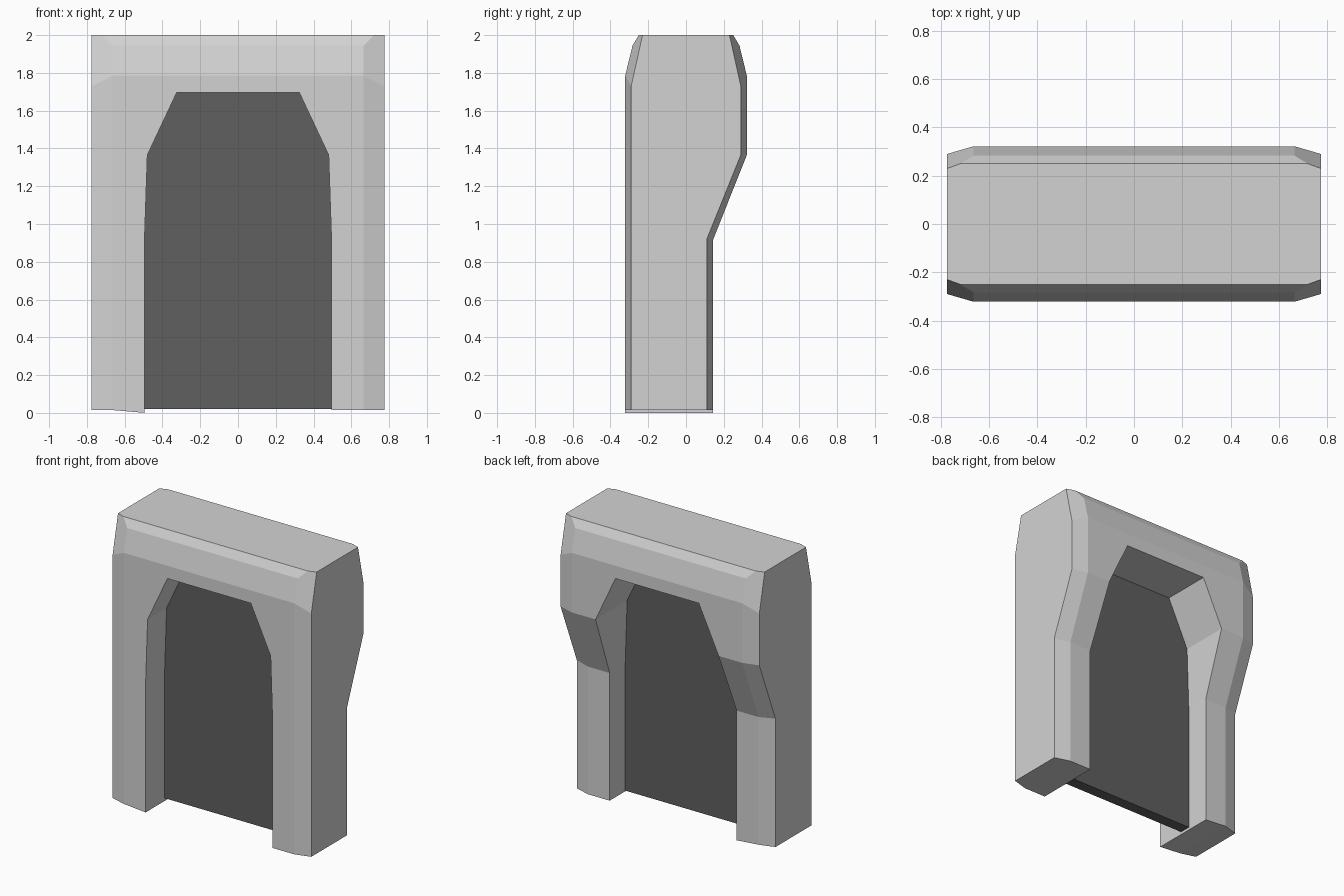
import bpy, bmesh

if "Cube" in bpy.data.objects:
    bpy.data.objects.remove(bpy.data.objects["Cube"])


def material(name, value):
    m = bpy.data.materials.new(name)
    m.diffuse_color = (value, value, value, 1)
    m.use_nodes = True
    m.node_tree.nodes["Principled BSDF"].inputs["Base Color"].default_value = m.diffuse_color
    return m


def finish(name, bm, mat):
    bmesh.ops.remove_doubles(bm, verts=bm.verts, dist=0.0005)
    bmesh.ops.recalc_face_normals(bm, faces=bm.faces)
    me = bpy.data.meshes.new(name)
    bm.to_mesh(me)
    bm.free()
    me.materials.append(mat)
    ob = bpy.data.objects.new(name, me)
    bpy.context.collection.objects.link(ob)
    return ob


def loft(name, rings, mat):
    bm = bmesh.new()
    rows = [[bm.verts.new(p) for p in ring] for ring in rings]
    n = len(rows[0])
    for a, b in zip(rows, rows[1:]):
        for i in range(n):
            j = (i + 1) % n
            bm.faces.new((a[i], a[j], b[j], b[i]))
    bm.faces.new(rows[0])
    bm.faces.new(rows[-1])
    return finish(name, bm, mat)


light = material("light grey", 0.65)
dark = material("dark grey", 0.115)
FLOOR = 0.015

# Side profiles (y, z): the narrow outer side and the fuller middle
side = [(-.29, FLOOR), (-.29, 1.73), (-.23, 2), (-.23, 2),
        (.23, 2), (.23, 2), (.29, 1.73), (.29, 1.365), (.11, .92), (.11, FLOOR)]
middle = [(-.322, FLOOR), (-.322, 1.785), (-.283, 1.945), (-.25, 2),
          (.25, 2), (.283, 1.945), (.322, 1.785), (.322, 1.365), (.143, .915), (.143, FLOOR)]


def outer_ring(s):
    return [(s * .775, y, z) for y, z in side]


def shoulder_ring(s):
    return [(s * (.72 if z == 2 else .665), y, z) for y, z in middle]


# One foot dips slightly to the ground at its inner edge
foot_ring = [(-.49, y, 0 if z == FLOOR else z) for y, z in middle]

frame = loft("door_frame", [outer_ring(-1), shoulder_ring(-1), foot_ring,
                            [(.49, y, z) for y, z in middle],
                            shoulder_ring(1), outer_ring(1)], light)


# Opening outline, mirrored; used for the cutter and the door panel
def opening(y, bottom, grow=0.0):
    half = [(.495, bottom), (.495, .92), (.48, 1.365), (.325, 1.695)]
    half = [(x + grow, z + (grow if z > 1.5 else 0)) for x, z in half]
    return [(x, y, z) for x, z in half] + [(-x, y, z) for x, z in reversed(half)]


cutter = loft("opening_cutter", [opening(-.6, -.3), opening(.6, -.3)], light)
cutter.hide_render = True
cutter.hide_set(True)

cut = frame.modifiers.new("opening", 'BOOLEAN')
cut.operation = 'DIFFERENCE'
cut.solver = 'EXACT'
cut.object = cutter

# Dark door panel recessed in the opening
loft("door_panel", [opening(-.11, .02, .004), opening(-.03, .02, .004)], dark)
